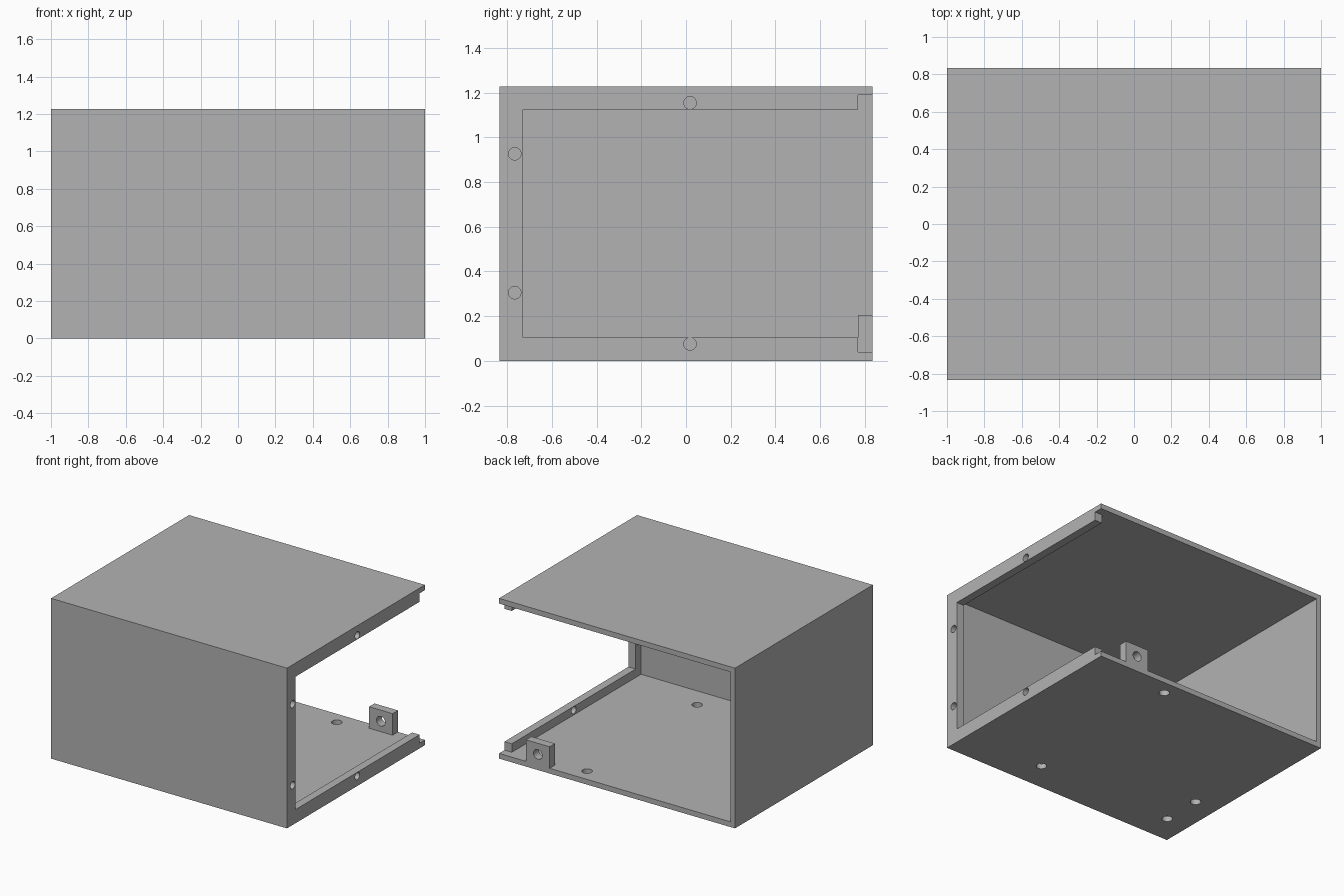
import bpy, math
from mathutils import Vector

cube = bpy.data.objects.get("Cube")
if cube:
    bpy.data.objects.remove(cube, do_unlink=True)

grey = bpy.data.materials.new("plain grey")
grey.use_nodes = True
grey.diffuse_color = (0.448, 0.448, 0.448, 1)
grey.node_tree.nodes["Principled BSDF"].inputs["Base Color"].default_value = grey.diffuse_color

# Overall size, sheet thickness and rim size
X, Y, Z = 1.0, 0.835, 1.228
WALL, RIM, DEPTH = 0.04, 0.105, 0.062
REAR = 0.77          # where the rim stops, leaving a rebate for the rear panel
OUT = 0.2            # overshoot of cutters


def box(name, low, high):
    low, high = Vector(low), Vector(high)
    bpy.ops.mesh.primitive_cube_add(size=1, location=(low + high) / 2)
    ob = bpy.context.object
    ob.name = name
    ob.scale = high - low
    bpy.ops.object.transform_apply(location=True, rotation=True, scale=True)
    ob.data.materials.append(grey)
    return ob


def rod(name, centre, radius, length, axis):
    turn = {"x": (0, math.pi / 2, 0), "y": (math.pi / 2, 0, 0), "z": (0, 0, 0)}[axis]
    bpy.ops.mesh.primitive_cylinder_add(vertices=32, radius=radius, depth=length,
                                        location=centre, rotation=turn)
    ob = bpy.context.object
    ob.name = name
    ob.data.materials.append(grey)
    return ob


def cut(target, cutter):
    mod = target.modifiers.new("cut", "BOOLEAN")
    mod.operation = "DIFFERENCE"
    mod.solver = "EXACT"
    mod.object = cutter
    bpy.context.view_layer.objects.active = target
    bpy.ops.object.modifier_apply(modifier=mod.name)
    bpy.data.objects.remove(cutter, do_unlink=True)


# Case: solid block, hollowed and opened at the rear and the left side
case = box("case", (-X, -Y, 0), (X, Y, Z))
cut(case, box("cavity", (WALL - X, WALL - Y, WALL), (X - DEPTH, Y + OUT, Z - WALL)))
cut(case, box("side_opening", (X - OUT, RIM - Y, RIM), (X + OUT, Y + OUT, Z - RIM)))
cut(case, box("rear_rebate", (X - OUT, REAR, WALL), (X + OUT, Y + OUT, Z - WALL)))

# Screw holes through the side rim
for y, z in ((0.018, 0.076), (0.018, Z - 0.074), (-0.766, 0.305), (-0.766, 0.926)):
    cut(case, rod("rim_hole", (X, y, z), 0.028, 0.16, "x"))

# Mounting holes through the floor
for x, y in ((0.332, 0.723), (0.332, -0.608), (-0.812, -0.3), (-0.812, -0.608)):
    cut(case, rod("floor_hole", (x, y, WALL / 2), 0.037, 0.1, "z"))

# Drilled lug on the rear edge of the floor
lug = box("rear_lug", (0.572, REAR, WALL), (0.772, Y, 0.205))
cut(lug, rod("lug_hole", (0.672, Y, 0.12), 0.037, 0.3, "y"))

# Crisp flat faces with smooth hole walls
for ob in (case, lug):
    bpy.ops.object.select_all(action="DESELECT")
    ob.select_set(True)
    bpy.context.view_layer.objects.active = ob
    bpy.ops.object.shade_smooth_by_angle(angle=math.radians(30))
